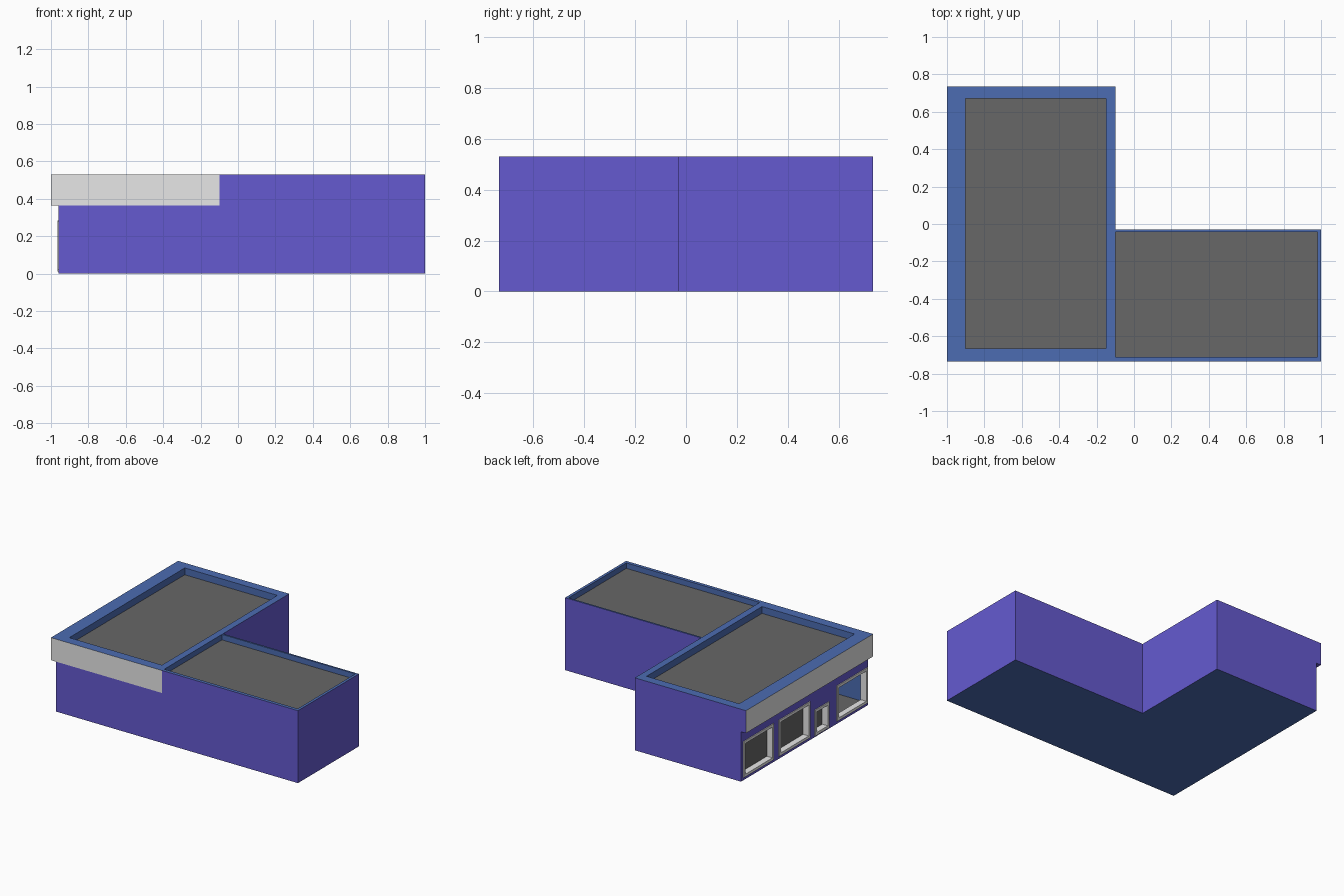
import bpy, bmesh
from mathutils import Vector

if "Cube" in bpy.data.objects:
    bpy.data.objects.remove(bpy.data.objects["Cube"])


def srgb(r, g, b):
    lin = [((v / 255 + 0.055) / 1.055) ** 2.4 for v in (r, g, b)]
    return (*lin, 1)


def material(name, rgb):
    m = bpy.data.materials.new(name)
    m.diffuse_color = srgb(*rgb)
    m.use_nodes = True
    m.node_tree.nodes["Principled BSDF"].inputs["Base Color"].default_value = m.diffuse_color
    return m


MATS = [material("purple_wall", (101, 90, 208)),
        material("blue_parapet", (76, 108, 178)),
        material("roof_grey", (103, 103, 103)),
        material("light_grey", (231, 231, 231))]
PURPLE, BLUE, GREY, LIGHT = range(4)


def add_box(bm, lo, hi):
    verts = bmesh.ops.create_cube(bm, size=1)["verts"]
    for v in verts:
        v.co = Vector([lo[i] if v.co[i] < 0 else hi[i] for i in range(3)])


def make_object(name, bm, mats):
    bmesh.ops.recalc_face_normals(bm, faces=bm.faces)
    me = bpy.data.meshes.new(name)
    bm.to_mesh(me)
    bm.free()
    for m in mats:
        me.materials.append(m)
    ob = bpy.data.objects.new(name, me)
    bpy.context.collection.objects.link(ob)
    return ob


# Sizes
TOP, EAVE, WALL_X, Y = 0.53, 0.365, -0.96, 0.735

# Openings in the west wall: name, y range, z range, depth
OPENINGS = [("window_north", 0.36, 0.71, 0.02, 0.285, 0.04),
            ("window_middle", -0.06, 0.30, 0.02, 0.285, 0.04),
            ("door", -0.28, -0.117, 0.01, 0.20, 0.04),
            ("window_south", -0.725, -0.37, 0.02, 0.28, 0.30)]

# L-shaped building block
bm = bmesh.new()
outline = [(-1, -Y), (1, -Y), (1, -0.03), (-0.1, -0.03), (-0.1, Y), (-1, Y)]
base = bm.faces.new([bm.verts.new((x, y, 0)) for x, y in outline])
ext = bmesh.ops.extrude_face_region(bm, geom=[base])
for v in ext["geom"]:
    if isinstance(v, bmesh.types.BMVert):
        v.co.z = TOP
building = make_object("building", bm, MATS)

# Roof recesses, set-back under the fascia, and wall openings
cuts = [((-0.90, -0.665, 0.48), (-0.15, 0.67, 0.7)),
        ((-0.10, -0.71, 0.49), (0.98, -0.043, 0.7)),
        ((-1.2, -1, -0.2), (WALL_X, 1, EAVE))]
cuts += [((-0.99, y0, z0), (WALL_X + d, y1, z1)) for _, y0, y1, z0, z1, d in OPENINGS]
cutters = []
for lo, hi in cuts:
    bm = bmesh.new()
    add_box(bm, lo, hi)
    c = make_object("cutter", bm, [])
    c.hide_render = True
    mod = building.modifiers.new("cut", "BOOLEAN")
    mod.operation, mod.solver, mod.object = "DIFFERENCE", "EXACT", c
    cutters.append(c)
dg = bpy.context.evaluated_depsgraph_get()
bm = bmesh.new()
bm.from_object(building, dg)
building.modifiers.clear()
for c in cutters:
    bpy.data.objects.remove(c)

# Split faces along the fascia edges so colours can follow them
for co, no in (((0, 0, EAVE), (0, 0, 1)), ((-0.1, 0, 0), (1, 0, 0))):
    bmesh.ops.bisect_plane(bm, geom=bm.verts[:] + bm.edges[:] + bm.faces[:],
                           dist=1e-5, plane_co=co, plane_no=no)


def colour(f):
    c, n = f.calc_center_bounds(), f.normal
    if n.z > 0.9:                                   # parapet tops and floors
        return BLUE if c.z > TOP - 0.005 else GREY
    if n.z < -0.9:                                  # underside and soffit
        return PURPLE if c.z > 0.3 else BLUE
    if c.z > 0.48:                                  # inner parapet walls
        return BLUE
    if c.x < -0.99:                                 # west fascia
        return LIGHT
    if c.y < -Y + 0.001 and c.x < -0.1 and c.z > EAVE:  # front fascia
        return LIGHT
    if WALL_X + 0.005 < c.x < -0.6 and c.z < 0.3:   # inside the openings
        return GREY if n.x < -0.9 and c.x < -0.9 else BLUE
    return PURPLE


# Final mesh with the four colours
bm.normal_update()
for f in bm.faces:
    f.material_index = colour(f)
    f.smooth = False
shell = make_object("building_shell", bm, MATS)
bpy.data.objects.remove(building)
shell.name = "building"

# Window and door frames
B, X0, X1 = 0.02, WALL_X - 0.006, WALL_X + 0.039
for name, y0, y1, z0, z1, _ in OPENINGS:
    bm = bmesh.new()
    add_box(bm, (X0, y0, z0), (X1, y1, z0 + B))
    add_box(bm, (X0, y0, z1 - B), (X1, y1, z1))
    add_box(bm, (X0, y0, z0 + B), (X1, y0 + B, z1 - B))
    add_box(bm, (X0, y1 - B, z0 + B), (X1, y1, z1 - B))
    make_object(name + "_frame", bm, [MATS[LIGHT]])
